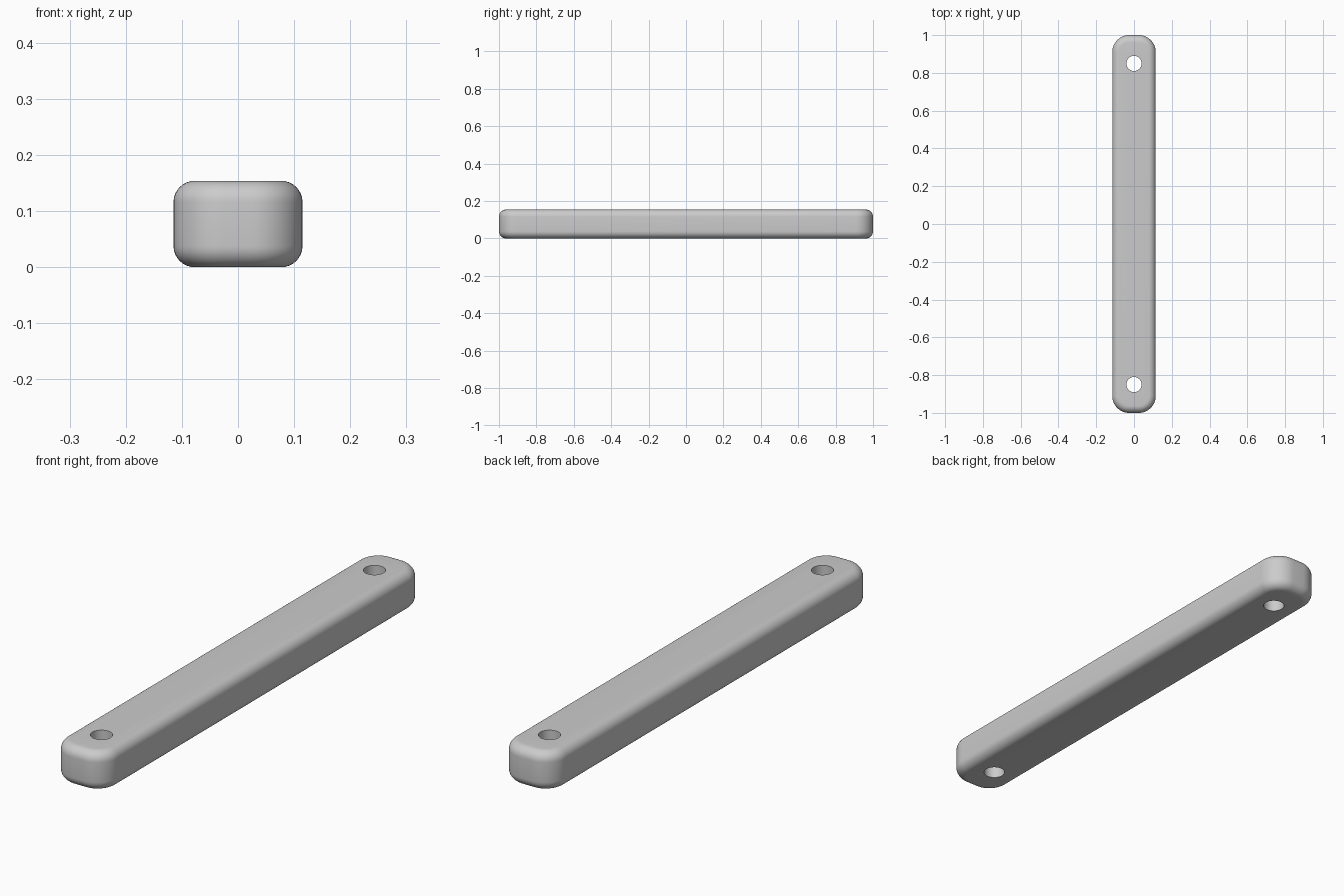
import bpy, bmesh
from math import sin, cos, pi, radians

if "Cube" in bpy.data.objects:
    bpy.data.objects.remove(bpy.data.objects["Cube"])

HALF_W, HALF_L, HEIGHT = 0.115, 1.0, 0.154
CORNER, FILLET = 0.09, 0.038
HOLE_Y, HOLE_R = 0.85, 0.04
SEG, STEPS = 12, 8


def outline(inset):
    """Rounded rectangle in plan, shrunk by inset."""
    r = CORNER - inset
    cx, cy = HALF_W - CORNER, HALF_L - CORNER
    pts = []
    for q, (sx, sy) in enumerate(((1, 1), (-1, 1), (-1, -1), (1, -1))):
        for i in range(SEG + 1):
            a = (q + i / SEG) * pi / 2
            pts.append((sx * cx + r * cos(a), sy * cy + r * sin(a)))
    return pts


# Bar: stacked outlines following the edge fillet
levels = []
for i in range(STEPS + 1):
    a = i / STEPS * pi / 2
    levels.append((FILLET * (1 - sin(a)), FILLET * (1 - cos(a))))
levels += [(inset, HEIGHT - z) for inset, z in reversed(levels)]

bm = bmesh.new()
rings = [[bm.verts.new((x, y, z)) for x, y in outline(inset)] for inset, z in levels]
for lo, hi in zip(rings, rings[1:]):
    n = len(lo)
    for i in range(n):
        j = (i + 1) % n
        bm.faces.new((lo[i], lo[j], hi[j], hi[i]))
bm.faces.new(rings[0][::-1])
bm.faces.new(rings[-1])
mesh = bpy.data.meshes.new("bar")
bm.to_mesh(mesh)
bm.free()
bar = bpy.data.objects.new("bar", mesh)
bpy.context.collection.objects.link(bar)

# Through holes at both ends
for side in (-1, 1):
    bpy.ops.mesh.primitive_cylinder_add(vertices=48, radius=HOLE_R, depth=0.4,
                                        location=(0, side * HOLE_Y, HEIGHT / 2))
    cutter = bpy.context.object
    cutter.name = "hole_cutter"
    bpy.context.view_layer.objects.active = bar
    mod = bar.modifiers.new("hole", 'BOOLEAN')
    mod.operation, mod.solver, mod.object = 'DIFFERENCE', 'EXACT', cutter
    bpy.ops.object.modifier_apply(modifier=mod.name)
    bpy.data.objects.remove(cutter, do_unlink=True)

# Smooth fillets, crisp hole rims
bpy.ops.object.select_all(action='DESELECT')
bar.select_set(True)
bpy.context.view_layer.objects.active = bar
bpy.ops.object.shade_smooth_by_angle(angle=radians(30))
